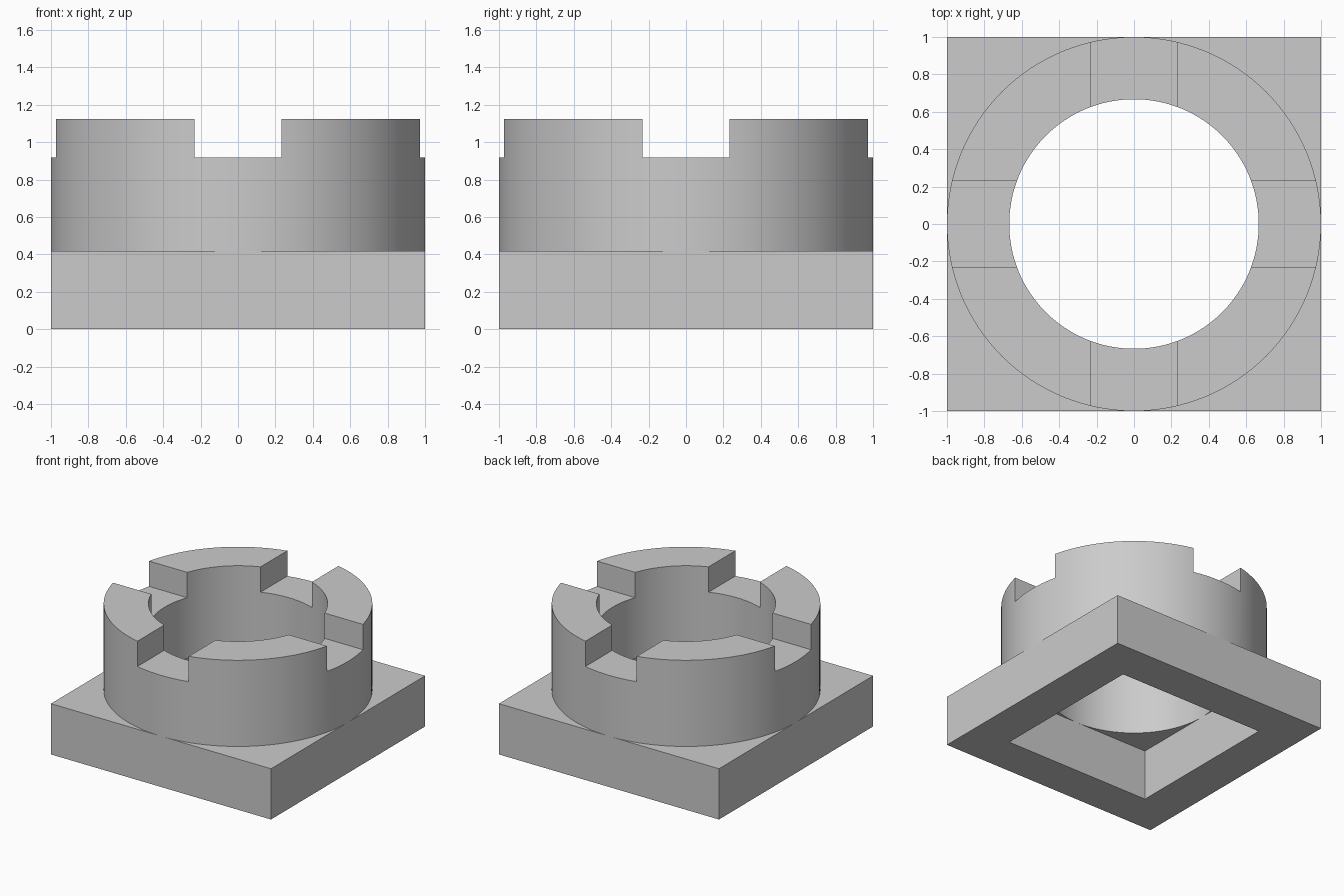
import bpy, bmesh, math

if "Cube" in bpy.data.objects:
    bpy.data.objects.remove(bpy.data.objects["Cube"])

HALF, HOLE = 1.0, 0.667           # outer half width / radius, inner half width / radius
Z_BASE, Z_SLOT, Z_TOP = 0.417, 0.917, 1.125
SLOT = 0.233                      # half width of the slots

grey = bpy.data.materials.new("light grey")
grey.diffuse_color = (0.6, 0.6, 0.6, 1)
grey.use_nodes = True
grey.node_tree.nodes["Principled BSDF"].inputs["Base Color"].default_value = grey.diffuse_color


def hollow_prism(name, sides, r_out, r_in, z0, z1, phase=0.0):
    """Tube with a regular polygon outline, inside and out."""
    bm = bmesh.new()
    loops = []
    for r, z in ((r_out, z0), (r_out, z1), (r_in, z1), (r_in, z0)):
        loops.append([bm.verts.new((r * math.cos(phase + math.tau * i / sides),
                                    r * math.sin(phase + math.tau * i / sides), z))
                      for i in range(sides)])
    for k in range(4):
        a, b = loops[k], loops[(k + 1) % 4]
        for i in range(sides):
            j = (i + 1) % sides
            bm.faces.new((a[i], a[j], b[j], b[i]))
    bmesh.ops.recalc_face_normals(bm, faces=bm.faces)
    mesh = bpy.data.meshes.new(name)
    bm.to_mesh(mesh)
    bm.free()
    mesh.materials.append(grey)
    obj = bpy.data.objects.new(name, mesh)
    bpy.context.collection.objects.link(obj)
    return obj


# Square base plate with a square opening
root2 = math.sqrt(2)
hollow_prism("base_plate", 4, HALF * root2, HOLE * root2, 0, Z_BASE, math.pi / 4)

# Round collar standing on the plate
collar = hollow_prism("slotted_collar", 128, HALF, HOLE, Z_BASE, Z_TOP)

# Two crossing slots cut through the rim
for name, size in (("slot_cutter_x", (3, 2 * SLOT, 1)), ("slot_cutter_y", (2 * SLOT, 3, 1))):
    bpy.ops.mesh.primitive_cube_add(size=1, location=(0, 0, Z_SLOT + 0.5))
    cutter = bpy.context.object
    cutter.name = name
    cutter.scale = size
    cutter.hide_render = True
    cutter.data.materials.append(grey)
    mod = collar.modifiers.new(name, 'BOOLEAN')
    mod.operation = 'DIFFERENCE'
    mod.solver = 'EXACT'
    mod.object = cutter
    bpy.ops.object.select_all(action='DESELECT')
    collar.select_set(True)
    bpy.context.view_layer.objects.active = collar
    bpy.ops.object.modifier_apply(modifier=mod.name)
    bpy.data.objects.remove(cutter, do_unlink=True)

# Smooth round walls, sharp rims
bpy.ops.object.shade_smooth_by_angle(angle=math.radians(30))
